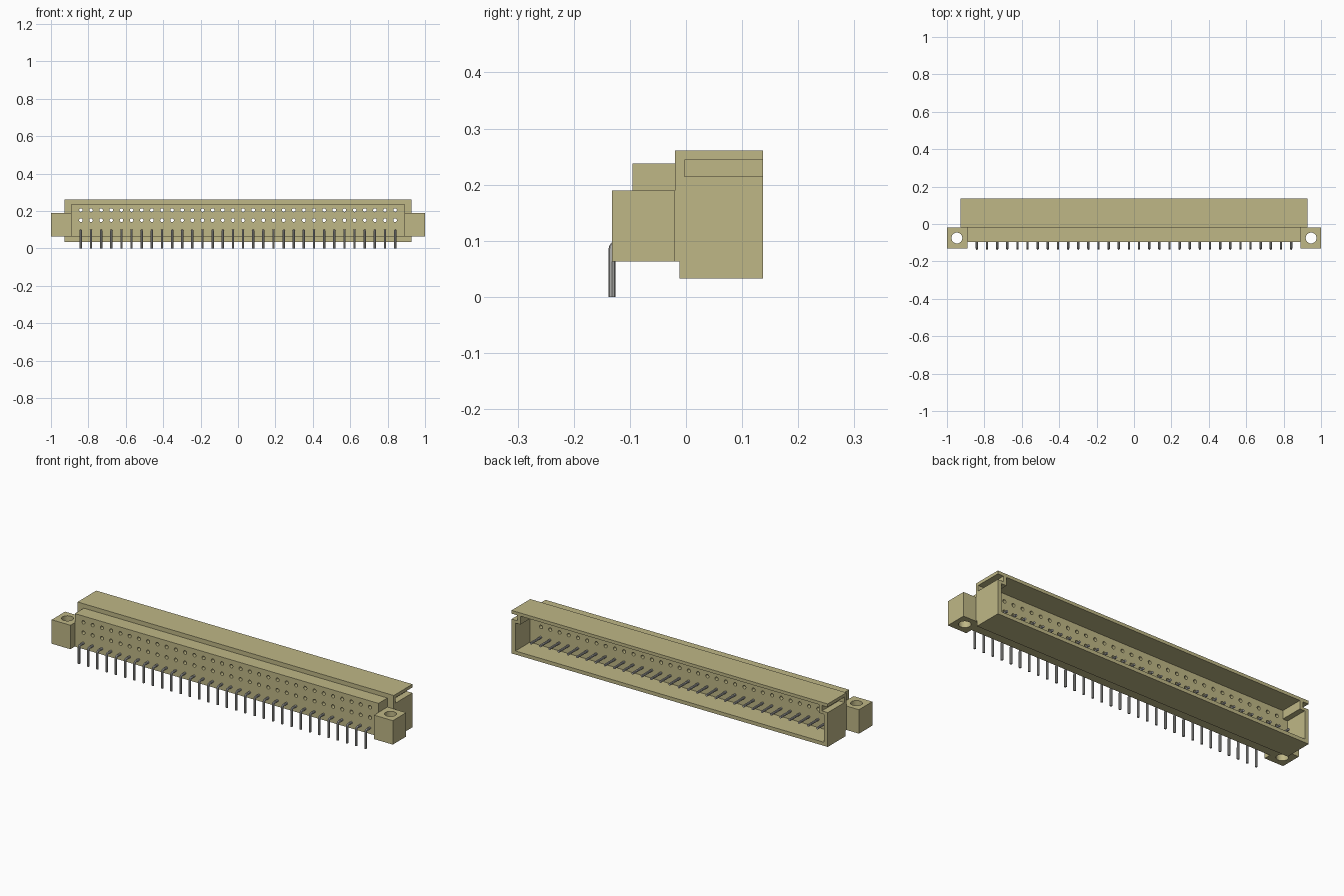
import bpy, bmesh, math
from mathutils import Matrix, Vector

cube = bpy.data.objects.get("Cube")
if cube:
    bpy.data.objects.remove(cube, do_unlink=True)


def material(name, rgb):
    m = bpy.data.materials.new(name)
    m.use_nodes = True
    m.diffuse_color = (*rgb, 1)
    m.node_tree.nodes["Principled BSDF"].inputs["Base Color"].default_value = (*rgb, 1)
    return m


TAN = material("tan plastic", (0.52, 0.475, 0.24))
GREY = material("grey metal", (0.42, 0.42, 0.40))


def finish(name, bm, mat):
    bmesh.ops.recalc_face_normals(bm, faces=bm.faces)
    me = bpy.data.meshes.new(name)
    bm.to_mesh(me)
    bm.free()
    me.materials.append(mat)
    ob = bpy.data.objects.new(name, me)
    bpy.context.collection.objects.link(ob)
    return ob


def add_box(bm, x, y, z):
    size = Matrix.Diagonal((x[1] - x[0], y[1] - y[0], z[1] - z[0], 1))
    mid = Vector((sum(x) / 2, sum(y) / 2, sum(z) / 2))
    bmesh.ops.create_cube(bm, size=1, matrix=Matrix.Translation(mid) @ size)


def box(name, x, y, z):
    bm = bmesh.new()
    add_box(bm, x, y, z)
    return finish(name, bm, TAN)


def boolean(ob, tool, operation="DIFFERENCE"):
    mod = ob.modifiers.new(tool.name, "BOOLEAN")
    mod.object, mod.operation, mod.solver = tool, operation, "EXACT"
    tool.hide_render = True
    bpy.context.view_layer.objects.active = ob
    bpy.ops.object.modifier_apply(modifier=mod.name)
    bpy.data.objects.remove(tool, do_unlink=True)


def smooth(ob):
    bpy.ops.object.select_all(action="DESELECT")
    ob.select_set(True)
    bpy.context.view_layer.objects.active = ob
    bpy.ops.object.shade_smooth_by_angle(angle=math.radians(40))


FLOOR = 0.015
ROWS = (0.095, 0.150, 0.2045)
COLUMNS = [-0.84 + 1.68 * i / 31 for i in range(32)]

# Shroud: side profile extruded across the width
bm = bmesh.new()
profile = [(-0.02, 0.261), (0.137, 0.261), (0.137, 0.033),
           (-0.012, 0.033), (-0.012, 0.063), (-0.02, 0.063)]
face = bm.faces.new([bm.verts.new((-0.927, y, z)) for y, z in profile])
side = bmesh.ops.extrude_face_region(bm, geom=[face])["geom"]
bmesh.ops.translate(bm, vec=(1.854, 0, 0),
                    verts=[v for v in side if isinstance(v, bmesh.types.BMVert)])
housing = finish("connector_housing", bm, TAN)

# Open cavity, narrower at the top to leave a ledge inside each end wall
boolean(housing, box("cavity", (-0.875, 0.875), (FLOOR, 0.2), (0.052, 0.244)))
boolean(housing, box("wide_cavity", (-0.904, 0.904), (FLOOR, 0.2), (0.052, 0.200)))

# Keying slots in the outer ends
bm = bmesh.new()
for s in (-1, 1):
    add_box(bm, sorted((s * 0.893, s * 0.96)), (-0.003, 0.2), (0.215, 0.244))
boolean(housing, finish("key_slots", bm, TAN))

# Raised front block
boolean(housing, box("front_block", (-0.89, 0.89), (-0.095, 0.0), (0.063, 0.238)), "UNION")

# Empty contact holes in the two upper rows
bm = bmesh.new()
for z in ROWS[1:]:
    for x in COLUMNS:
        bmesh.ops.create_cone(bm, cap_ends=True, segments=12, radius1=0.0095,
                              radius2=0.0095, depth=0.4,
                              matrix=Matrix.Translation((x, 0, z)) @ Matrix.Rotation(math.pi / 2, 4, "X"))
boolean(housing, finish("contact_holes", bm, TAN))
smooth(housing)

# Mounting ears with vertical screw holes
for s, label in ((1, "left"), (-1, "right")):
    ear = box(label + "_mounting_ear", sorted((s * 0.89, s * 1.0)), (-0.132, -0.02), (0.063, 0.190))
    bm = bmesh.new()
    bmesh.ops.create_cone(bm, cap_ends=True, segments=32, radius1=0.029, radius2=0.029,
                          depth=1, matrix=Matrix.Translation((s * 0.947, -0.075, 0.1)))
    boolean(ear, finish("screw_hole", bm, TAN))
    smooth(ear)

# Right-angle pin: swept path with a rounded elbow
path = [(-0.1318, 0.0)]
for i in range(5):
    a = math.pi / 2 * i / 4
    path.append((-0.1218 - 0.01 * math.cos(a), 0.085 + 0.01 * math.sin(a)))
path.append((0.1, ROWS[0]))
curve = bpy.data.curves.new("pin_path", "CURVE")
curve.dimensions = "3D"
curve.bevel_depth, curve.bevel_resolution, curve.use_fill_caps = 0.0062, 2, True
spline = curve.splines.new("POLY")
spline.points.add(len(path) - 1)
for p, (y, z) in zip(spline.points, path):
    p.co = (0, y, z, 1)
curve.materials.append(GREY)
pin = bpy.data.objects.new("pin_01", curve)
bpy.context.collection.objects.link(pin)
bpy.ops.object.select_all(action="DESELECT")
pin.select_set(True)
bpy.context.view_layer.objects.active = pin
bpy.ops.object.convert(target="MESH")
pin = bpy.context.view_layer.objects.active
smooth(pin)

# Repeat the pin along the bottom row
pin.location.x = COLUMNS[0]
for i, x in enumerate(COLUMNS[1:], 2):
    copy = pin.copy()
    copy.name = f"pin_{i:02d}"
    copy.location.x = x
    bpy.context.collection.objects.link(copy)
